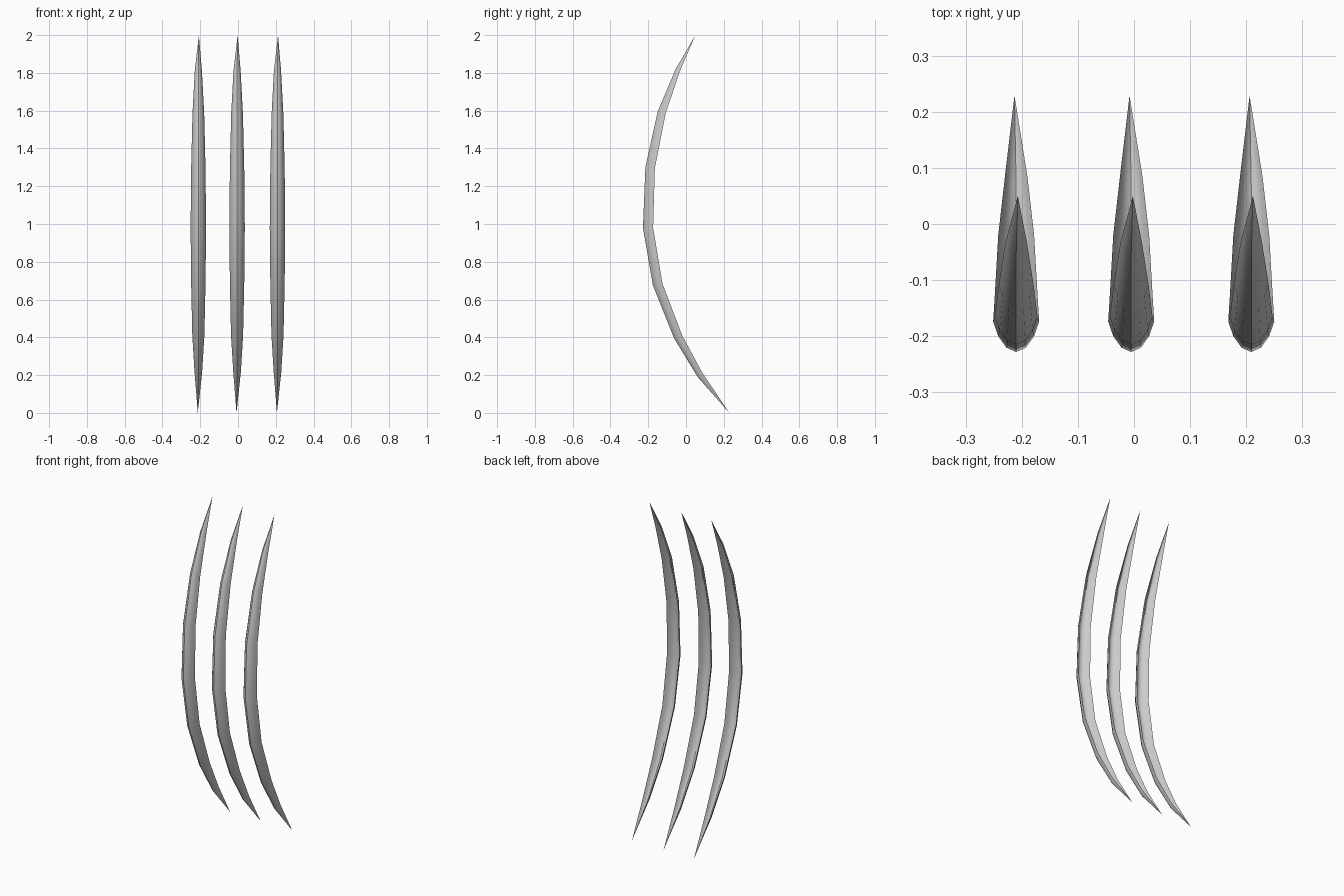
import bpy, bmesh, math

cube = bpy.data.objects.get("Cube")
if cube:
    bpy.data.objects.remove(cube, do_unlink=True)

# Plain grey metal
metal = bpy.data.materials.new("grey metal")
metal.use_nodes = True
GREY = (0.6, 0.6, 0.6, 1.0)
metal.diffuse_color = GREY
metal.node_tree.nodes["Principled BSDF"].inputs["Base Color"].default_value = GREY

# Stations along the arc: rim (y, z), front ridge (y, z), half width
STATIONS = [
    ((0.085, 0.215), (0.062, 0.19), 0.020),
    ((-0.020, 0.41), (-0.063, 0.395), 0.032),
    ((-0.125, 0.685), (-0.175, 0.675), 0.038),
    ((-0.174, 0.98), (-0.228, 0.98), 0.041),
    ((-0.165, 1.295), (-0.215, 1.30), 0.038),
    ((-0.108, 1.585), (-0.150, 1.595), 0.031),
    ((-0.032, 1.81), (-0.055, 1.82), 0.019),
]
BOTTOM_TIP = (-0.003, 0.229, 0.0)
TOP_TIP = (0.003, 0.05, 2.0)

# Crescent section: (fraction of half width, fraction of depth)
HALF = [(0.78, 0.48), (0.42, 0.86)]
arc = HALF + [(0, 1)] + [(-x, d) for x, d in reversed(HALF)]
hollow = [(x * 0.95, d * 0.78) for x, d in reversed(arc)]
SECTION = [(1, 0)] + arc + [(-1, 0)] + hollow


def make_blade(name, cx):
    bm = bmesh.new()
    rings = []
    for rim, ridge, w in STATIONS:
        rings.append([bm.verts.new((cx + x * w,
                                    rim[0] + (ridge[0] - rim[0]) * d,
                                    rim[1] + (ridge[1] - rim[1]) * d))
                      for x, d in SECTION])
    low = bm.verts.new((cx + BOTTOM_TIP[0], *BOTTOM_TIP[1:]))
    top = bm.verts.new((cx + TOP_TIP[0], *TOP_TIP[1:]))
    n = len(SECTION)
    for i in range(n):
        j = (i + 1) % n
        for a, b in zip(rings, rings[1:]):
            bm.faces.new((a[i], a[j], b[j], b[i]))
        bm.faces.new((low, rings[0][j], rings[0][i]))
        bm.faces.new((top, rings[-1][i], rings[-1][j]))
    bmesh.ops.recalc_face_normals(bm, faces=bm.faces)
    mesh = bpy.data.meshes.new(name)
    bm.to_mesh(mesh)
    bm.free()
    mesh.materials.append(metal)
    obj = bpy.data.objects.new(name, mesh)
    bpy.context.collection.objects.link(obj)
    # Smooth along the blade, crisp at the rims
    bpy.ops.object.select_all(action='DESELECT')
    obj.select_set(True)
    bpy.context.view_layer.objects.active = obj
    bpy.ops.object.shade_smooth_by_angle(angle=math.radians(40))


# Three identical curved blades side by side
for name, x in (("right_blade", -0.21), ("middle_blade", -0.005), ("left_blade", 0.209)):
    make_blade(name, x)
